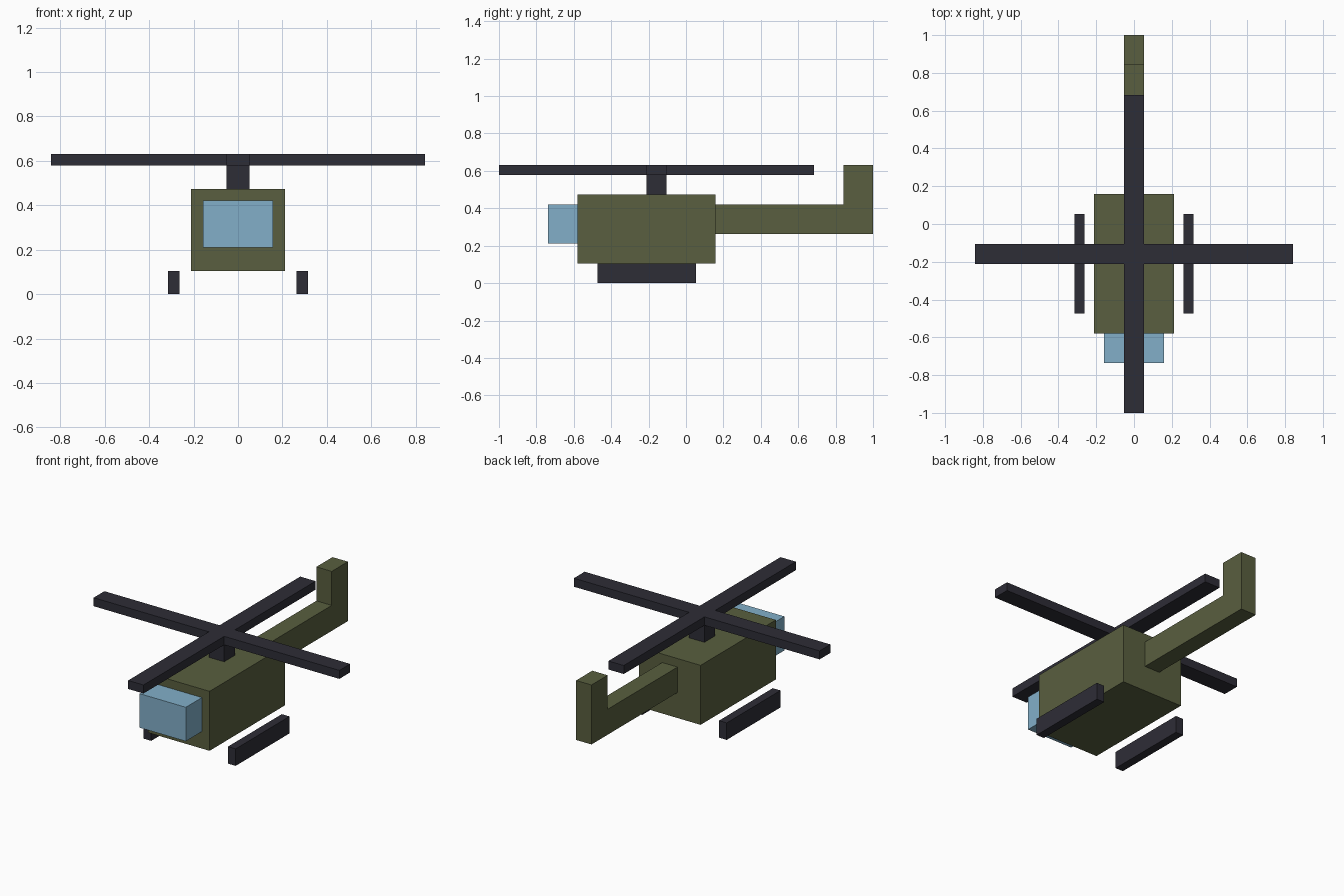
import bpy, bmesh
from mathutils import Vector

if "Cube" in bpy.data.objects:
    bpy.data.objects.remove(bpy.data.objects["Cube"])

U = 2 / 38  # the model sits on a grid of 38 units along its length


def material(name, rgb):
    m = bpy.data.materials.new(name)
    m.diffuse_color = (*rgb, 1)
    m.use_nodes = True
    m.node_tree.nodes["Principled BSDF"].inputs["Base Color"].default_value = m.diffuse_color
    return m


olive = material("olive green", (0.100, 0.114, 0.050))
glass = material("sky blue", (0.223, 0.430, 0.584))
dark = material("dark grey", (0.027, 0.026, 0.037))


def prism(name, profile, extrude, mat):
    """Extrude a flat profile (in grid units) along a vector."""
    bm = bmesh.new()
    face = bm.faces.new([bm.verts.new(Vector(p) * U) for p in profile])
    ext = bmesh.ops.extrude_face_region(bm, geom=[face], use_keep_orig=True)
    moved = [g for g in ext["geom"] if isinstance(g, bmesh.types.BMVert)]
    bmesh.ops.translate(bm, verts=moved, vec=Vector(extrude) * U)
    bmesh.ops.recalc_face_normals(bm, faces=bm.faces)
    mesh = bpy.data.meshes.new(name)
    bm.to_mesh(mesh)
    bm.free()
    mesh.materials.append(mat)
    obj = bpy.data.objects.new(name, mesh)
    bpy.context.collection.objects.link(obj)
    return obj


def box(name, x, y, z, mat):
    base = [(x[0], y[0], z[0]), (x[1], y[0], z[0]), (x[1], y[1], z[0]), (x[0], y[1], z[0])]
    return prism(name, base, (0, 0, z[1] - z[0]), mat)


# Cabin and nose window
box("cabin", (-4, 4), (-11, 3), (2, 9), olive)
box("nose_window", (-3, 3), (-14, -11), (4, 8), glass)

# Tail boom with upright fin, one L-shaped profile
tail = [(3, 5), (19, 5), (19, 12), (16, 12), (16, 8), (3, 8)]
prism("tail_boom", [(-1, y, z) for y, z in tail], (2, 0, 0), olive)

# Rotor mast and cross-shaped rotor
box("rotor_mast", (-1, 1), (-4, -2), (9, 11), dark)
cross = []
a, b = 1, 0  # outward direction, turned a quarter for each blade
for _ in range(4):
    for along, side in ((1, -1), (16, -1), (16, 1)):
        cross.append((a * along - b * side, b * along + a * side - 3, 11))
    a, b = -b, a
prism("rotor_blades", cross, (0, 0, 1), dark)

# Landing skids, mirrored across the centre
for name, s in (("left_skid", -1), ("right_skid", 1)):
    box(name, sorted((5 * s, 6 * s)), (-9, 1), (0, 2), dark)
